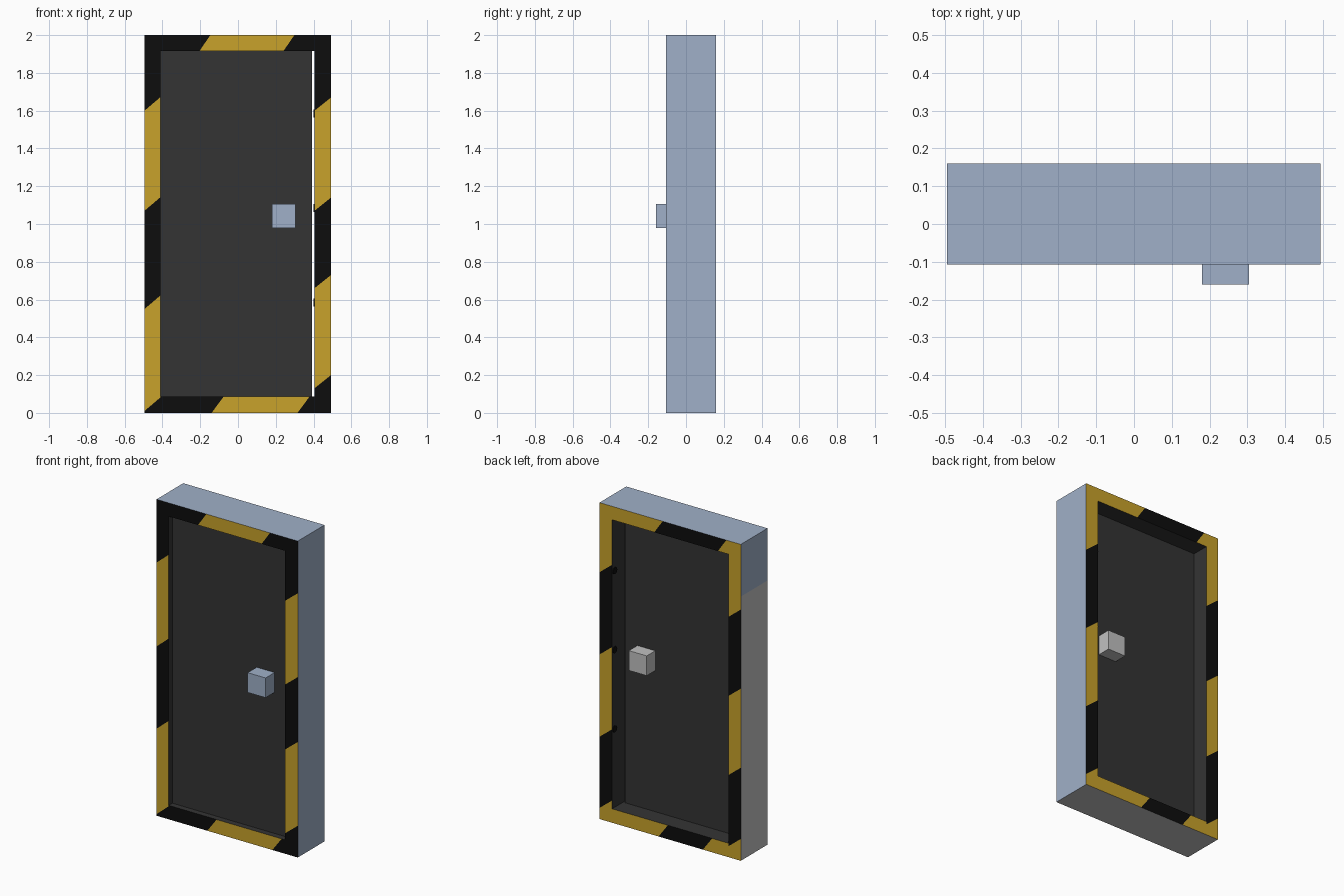
import bpy, bmesh, math
from mathutils import Vector

if "Cube" in bpy.data.objects:
    bpy.data.objects.remove(bpy.data.objects["Cube"])


def material(name, rgb):
    m = bpy.data.materials.new(name)
    m.diffuse_color = (*rgb, 1)
    m.use_nodes = True
    m.node_tree.nodes["Principled BSDF"].inputs["Base Color"].default_value = m.diffuse_color
    return m


BLUE = material("pale blue", (0.35, 0.435, 0.58))
GREY = material("light grey", (0.53, 0.53, 0.53))
DARK = material("dark grey", (0.034, 0.034, 0.034))
BLACK = material("black", (0.004, 0.004, 0.004))
YELLOW = material("hazard yellow", (0.58, 0.36, 0.024))
MATS = [BLUE, GREY, DARK, BLACK, YELLOW]
blue, grey, dark, black, yellow = range(5)


def finish(bm, name, mats):
    me = bpy.data.meshes.new(name)
    bm.to_mesh(me)
    bm.free()
    for m in mats:
        me.materials.append(m)
    ob = bpy.data.objects.new(name, me)
    bpy.context.collection.objects.link(ob)
    return ob


def box(name, lo, hi, mat):
    bm = bmesh.new()
    bmesh.ops.create_cube(bm, size=1)
    for v in bm.verts:
        v.co = [(a + b) / 2 + c * (b - a) for a, b, c in zip(lo, hi, v.co)]
    return finish(bm, name, [mat])


def rect(bm, axis, at, u, v, sign, mat):
    """Rectangle at a fixed coordinate on one axis, facing sign * axis."""
    f_verts = []
    for a, b in ((u[0], v[0]), (u[1], v[0]), (u[1], v[1]), (u[0], v[1])):
        co = [a, b]
        co.insert(axis, at)
        f_verts.append(bm.verts.new(co))
    f = bm.faces.new(f_verts)
    f.normal_update()
    if f.normal[axis] * sign < 0:
        f.normal_flip()
    f.material_index = mat
    return f


def striped(bm, y, xs, zs, cuts, lean, first):
    """Frame face cut by leaning lines; the colour alternates at each line."""
    side = 1 if y < 0 else -1
    n = Vector((-lean * side, 0, 1)).normalized()
    points = [Vector((x, y, z)) for x, z in cuts]
    faces = [rect(bm, 1, y, xs, zs, -side, first)]
    for p in points:
        geom = set(faces)
        for f in faces:
            geom.update(f.edges)
            geom.update(f.verts)
        res = bmesh.ops.bisect_plane(bm, geom=list(geom), dist=1e-5, plane_co=p, plane_no=n)
        faces = [g for g in res["geom"] if isinstance(g, bmesh.types.BMFace)]
    for f in faces:
        c = f.calc_center_median()
        count = sum(n.dot(c - p) > 0 for p in points)
        f.material_index = first if count % 2 == 0 else black + yellow - first


# Frame dimensions: outer, inner, depth
L, R, H = -0.495, 0.493, 2.0
l, r, b, t = -0.41, 0.405, 0.088, 1.915
F, B = -0.107, 0.16

# Door frame shell
bm = bmesh.new()
rect(bm, 0, R, (F, B), (0, H), 1, blue)
rect(bm, 0, L, (F, B), (0, 1.67), -1, grey)
rect(bm, 0, L, (F, B), (1.67, H), -1, blue)
rect(bm, 2, H, (L, R), (F, B), 1, blue)
rect(bm, 2, 0, (L, R), (F, B), -1, grey)
rect(bm, 0, l, (F, B), (b, t), 1, dark)
rect(bm, 0, r, (F, B), (b, t), -1, dark)
rect(bm, 2, b, (l, r), (F, B), 1, dark)
rect(bm, 2, t, (l, r), (F, B), -1, dark)

# Hazard stripes on the front: posts, then top and bottom rails
striped(bm, F, (L, l), (0, H), [(L, z) for z in (0.01, 0.55, 1.07, 1.60)], 0.85, black)
striped(bm, F, (r, R), (0, H), [(r, z) for z in (0.13, 0.66, 1.07, 1.60)], 0.8, black)
striped(bm, F, (l, r), (0, b), [(x, 0) for x in (-0.14, 0.315)], 1.35, black)
striped(bm, F, (l, r), (t, H), [(x, t) for x in (-0.205, 0.24)], 1.45, black)

# Hazard stripes on the back, leaning the other way
striped(bm, B, (r, R), (0, H), [(R, z) for z in (0.07, 0.52, 1.04, 1.56)], 0.8, yellow)
striped(bm, B, (L, l), (0, H), [(l, z) for z in (0.07, 0.52, 1.02, 1.52)], 0.8, yellow)
striped(bm, B, (l, r), (0, b), [(x, 0) for x in (0.08, -0.23)], 1.35, yellow)
striped(bm, B, (l, r), (t, H), [(x, t) for x in (0.11, -0.335)], 1.45, yellow)
finish(bm, "door_frame", MATS)

# Door leaf, with a narrow gap on the lock side
DF, DB = -0.07, 0.05
box("door_leaf", (l, DF, b), (0.392, DB, t), DARK)

# Block handles on both faces
box("front_handle", (0.18, -0.16, 0.98), (0.305, DF, 1.105), BLUE)
box("back_handle", (0.18, DB, 0.98), (0.305, 0.135, 1.105), GREY)

# Bolt sockets on the lock-side jamb
for i, z in enumerate((0.585, 1.085, 1.585)):
    bpy.ops.mesh.primitive_cylinder_add(vertices=12, radius=0.021, depth=0.006,
                                        location=(r - 0.002, 0.136, z),
                                        rotation=(0, math.pi / 2, 0))
    ob = bpy.context.object
    ob.name = f"bolt_socket_{i + 1}"
    ob.data.materials.append(BLACK)
